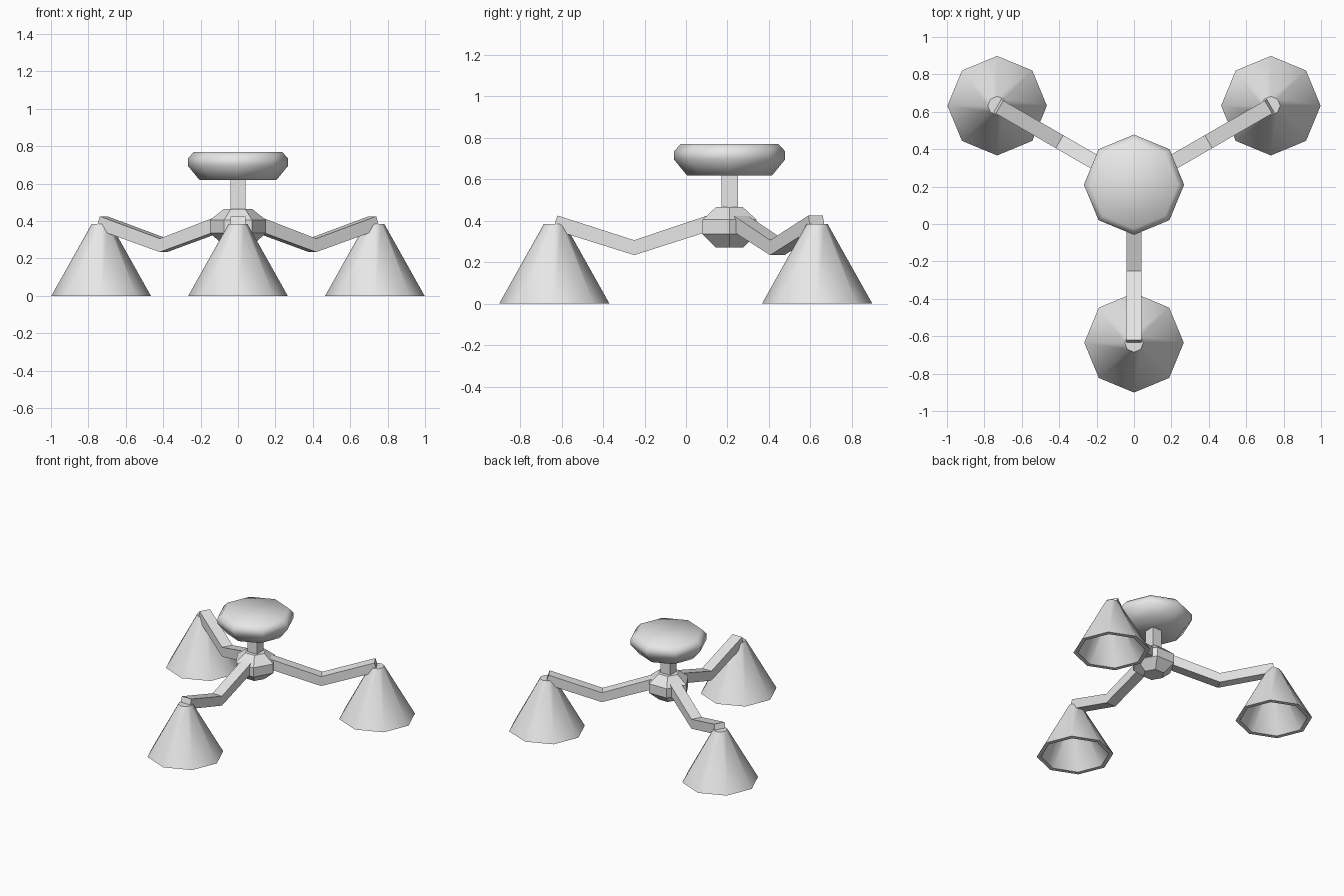
import bpy, bmesh
from math import radians, sin, cos, tau
from mathutils import Matrix, Vector

if "Cube" in bpy.data.objects:
    bpy.data.objects.remove(bpy.data.objects["Cube"])

CENTRE = Vector((0, 0.21, 0))
ARM_REACH = 0.845

grey = bpy.data.materials.new("light_grey")
grey.use_nodes = True
grey.diffuse_color = (0.8, 0.8, 0.8, 1)
grey.node_tree.nodes["Principled BSDF"].inputs["Base Color"].default_value = (0.8, 0.8, 0.8, 1)


def finish(name, bm, matrix, smooth=None):
    bmesh.ops.recalc_face_normals(bm, faces=bm.faces)
    mesh = bpy.data.meshes.new(name)
    bm.to_mesh(mesh)
    bm.free()
    mesh.materials.append(grey)
    obj = bpy.data.objects.new(name, mesh)
    bpy.context.collection.objects.link(obj)
    obj.matrix_world = matrix
    if smooth:
        bpy.ops.object.select_all(action="DESELECT")
        obj.select_set(True)
        bpy.context.view_layer.objects.active = obj
        bpy.ops.object.shade_smooth_by_angle(angle=radians(smooth))
    return obj


def lathe(name, profile, sides, location, smooth=None, turn=0):
    """Turn (radius, height) points round z, with a cap on both ends."""
    bm = bmesh.new()
    rings = [[bm.verts.new((r * cos(turn + tau * i / sides), r * sin(turn + tau * i / sides), z))
              for i in range(sides)] for r, z in profile]
    for low, high in zip(rings, rings[1:]):
        for i in range(sides):
            j = (i + 1) % sides
            bm.faces.new((low[i], low[j], high[j], high[i]))
    bm.faces.new(rings[0])
    bm.faces.new(rings[-1])
    return finish(name, bm, Matrix.Translation(location), smooth)


def arm(name, angle):
    """Bent bar of square section, running outward along local x."""
    top = [(0.10, 0.427), (0.46, 0.306), (0.83, 0.425)]
    bottom = [(0.08, 0.355), (0.46, 0.234), (0.852, 0.357)]
    bm = bmesh.new()
    rings = [[bm.verts.new(p) for p in ((tx, -0.04, tz), (tx, 0.04, tz), (bx, 0.04, bz), (bx, -0.04, bz))]
             for (tx, tz), (bx, bz) in zip(top, bottom)]
    for a, b in zip(rings, rings[1:]):
        for i in range(4):
            j = (i + 1) % 4
            bm.faces.new((a[i], a[j], b[j], b[i]))
    bm.faces.new(rings[0])
    bm.faces.new(rings[-1])
    return finish(name, bm, Matrix.Translation(CENTRE) @ Matrix.Rotation(angle, 4, "Z"))


# Ceiling plate, stem and hub
lathe("ceiling_plate", [(0.205, 0.618), (0.268, 0.695), (0.268, 0.735), (0.235, 0.77)],
      8, CENTRE, smooth=55)
lathe("stem", [(0.04 * 2 ** 0.5, 0.44), (0.04 * 2 ** 0.5, 0.64)], 4, CENTRE, turn=tau / 8)
lathe("hub", [(0.075, 0.27), (0.15, 0.335), (0.15, 0.405), (0.075, 0.465)], 6, CENTRE)

# Three arms, each with a hollow shade
for label, degrees in (("front", -90), ("left", 30), ("right", 150)):
    angle = radians(degrees)
    arm(label + "_arm", angle)
    spot = CENTRE + ARM_REACH * Vector((cos(angle), sin(angle), 0))
    lathe(label + "_shade", [(0.03, 0.365), (0.235, 0), (0.266, 0), (0.05, 0.385)],
          8, spot, smooth=50)
